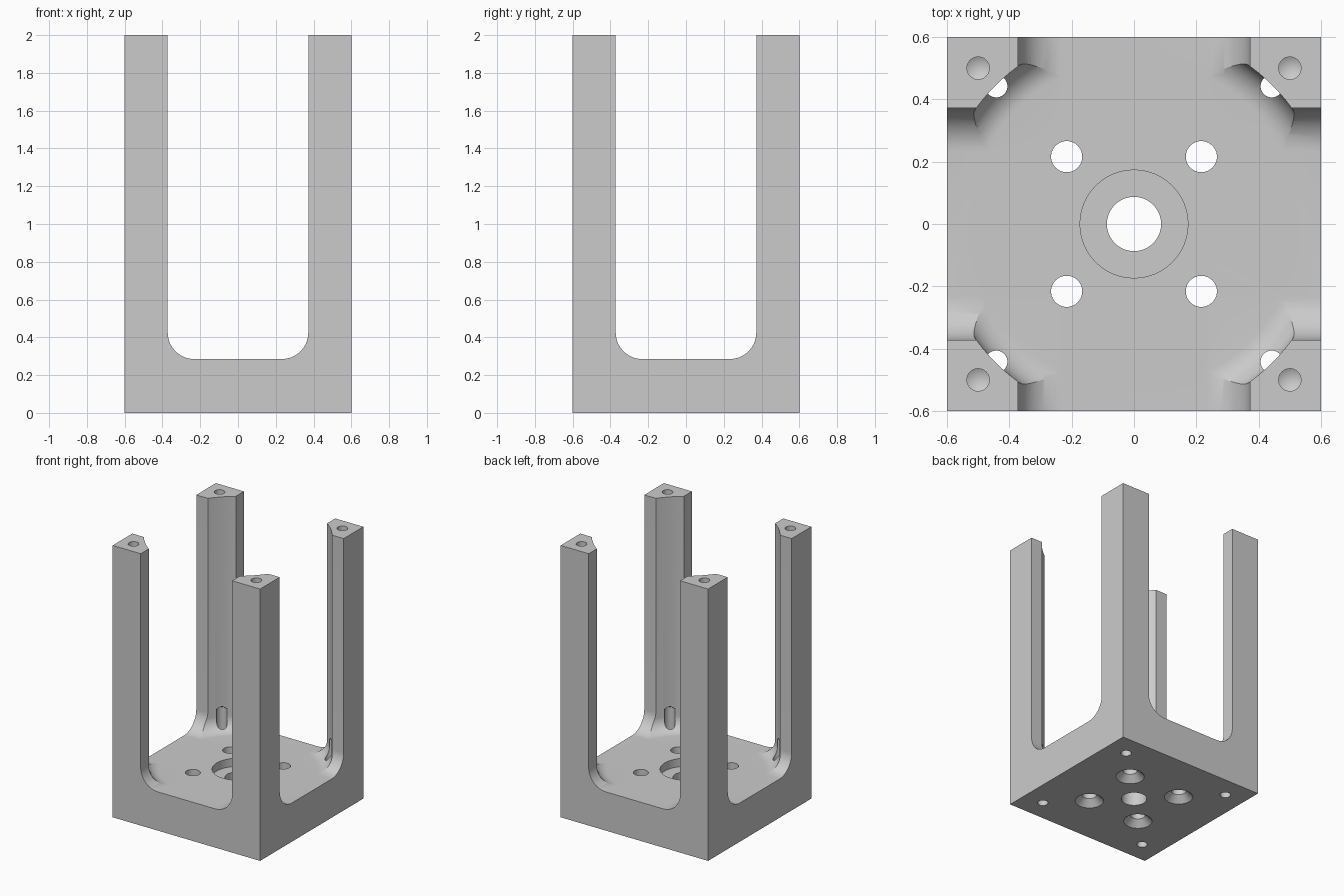
import bpy, bmesh
from math import sin, cos, pi, tau
from mathutils import Matrix, Vector

if "Cube" in bpy.data.objects:
    bpy.data.objects.remove(bpy.data.objects["Cube"], do_unlink=True)

HALF, HEIGHT = 0.6, 2.0
FLOOR = 0.285          # top of the base plate
SLOT, SLOT_R = 0.372, 0.14
BORE, BORE_R = 0.628, 0.1
OVER = 0.1             # how far cutters run past the body

grey = bpy.data.materials.new("plain grey")
grey.use_nodes = True
grey.diffuse_color = (0.6, 0.6, 0.6, 1)
grey.node_tree.nodes["Principled BSDF"].inputs["Base Color"].default_value = (0.6, 0.6, 0.6, 1)


def make_object(name, bm):
    bmesh.ops.recalc_face_normals(bm, faces=bm.faces)
    mesh = bpy.data.meshes.new(name)
    bm.to_mesh(mesh)
    bm.free()
    mesh.materials.append(grey)
    obj = bpy.data.objects.new(name, mesh)
    bpy.context.collection.objects.link(obj)
    return obj


def fillet(cx, cz, r, steps=14):
    """Quarter arc from straight down to straight outward."""
    return [(cx + r * sin(i / steps * pi / 2), cz - r * cos(i / steps * pi / 2))
            for i in range(steps + 1)]


def lathe(name, profile, x=0, y=0, steps=40):
    """Spin an (radius, z) profile, whose ends lie on the axis."""
    bm = bmesh.new()
    verts = [bm.verts.new((r, 0, z)) for r, z in profile]
    edges = [bm.edges.new(pair) for pair in zip(verts, verts[1:])]
    bmesh.ops.spin(bm, geom=verts + edges, cent=(0, 0, 0), axis=(0, 0, 1),
                   angle=tau, steps=steps, use_duplicate=False)
    bmesh.ops.remove_doubles(bm, verts=bm.verts, dist=1e-5)
    bmesh.ops.translate(bm, verts=bm.verts, vec=(x, y, 0))
    return make_object(name, bm)


def slot(name, turn):
    """U-shaped channel running right through the body."""
    right = fillet(SLOT - SLOT_R, FLOOR + SLOT_R, SLOT_R) + [(SLOT, HEIGHT + OVER)]
    outline = right + [(-x, z) for x, z in reversed(right)]
    bm = bmesh.new()
    face = bm.faces.new([bm.verts.new((x, -HALF - OVER, z)) for x, z in outline])
    ext = bmesh.ops.extrude_face_region(bm, geom=[face])
    moved = [v for v in ext["geom"] if isinstance(v, bmesh.types.BMVert)]
    bmesh.ops.translate(bm, verts=moved, vec=Vector((0, 2 * (HALF + OVER), 0)))
    bmesh.ops.rotate(bm, verts=bm.verts, matrix=Matrix.Rotation(turn, 3, "Z"))
    return make_object(name, bm)


# Solid block
bm = bmesh.new()
bmesh.ops.create_cube(bm, size=1)
bmesh.ops.scale(bm, verts=bm.verts, vec=(2 * HALF, 2 * HALF, HEIGHT))
bmesh.ops.translate(bm, verts=bm.verts, vec=(0, 0, HEIGHT / 2))
body = make_object("four_post_bracket", bm)

# Channels between the posts and the round bore with a filleted floor
cutters = [slot("slot_cutter_y", 0), slot("slot_cutter_x", pi / 2)]
cutters.append(lathe("bore_cutter",
                     [(0, FLOOR)] + fillet(BORE - BORE_R, FLOOR + BORE_R, BORE_R, 10)
                     + [(BORE, HEIGHT + OVER), (0, HEIGHT + OVER)], steps=128))

# Centre hole with a counterbore from above
ledge = FLOOR - 0.06
cutters.append(lathe("centre_hole_cutter",
                     [(0, -OVER), (0.087, -OVER), (0.087, ledge), (0.173, ledge),
                      (0.173, FLOOR + OVER), (0, FLOOR + OVER)], steps=64))

for sx in (-1, 1):
    for sy in (-1, 1):
        # Countersunk base holes
        cutters.append(lathe("base_hole_cutter",
                             [(0, -0.02), (0.117, -0.02), (0.05, 0.047),
                              (0.05, FLOOR + OVER), (0, FLOOR + OVER)],
                             0.216 * sx, 0.216 * sy))
        # Blind holes rising from below into the post roots
        cutters.append(lathe("root_hole_cutter",
                             [(0, -OVER), (0.036, -OVER), (0.036, 0.44), (0, 0.46)],
                             0.442 * sx, 0.442 * sy, 32))
        # Drilled holes in the post tops
        cutters.append(lathe("post_hole_cutter",
                             [(0, 1.78), (0.036, 1.8), (0.036, HEIGHT + OVER),
                              (0, HEIGHT + OVER)],
                             0.5 * sx, 0.5 * sy, 32))

for cutter in cutters:
    cutter.hide_render = True
    mod = body.modifiers.new(cutter.name, "BOOLEAN")
    mod.operation, mod.solver, mod.object = "DIFFERENCE", "EXACT", cutter

# Bake the cuts, then drop the cutters
graph = bpy.context.evaluated_depsgraph_get()
cut_mesh = bpy.data.meshes.new_from_object(body.evaluated_get(graph))
body.modifiers.clear()
body.data = cut_mesh
for cutter in cutters:
    bpy.data.objects.remove(cutter, do_unlink=True)

bpy.ops.object.select_all(action="DESELECT")
body.select_set(True)
bpy.context.view_layer.objects.active = body
bpy.ops.object.shade_smooth_by_angle(angle=pi / 7)
